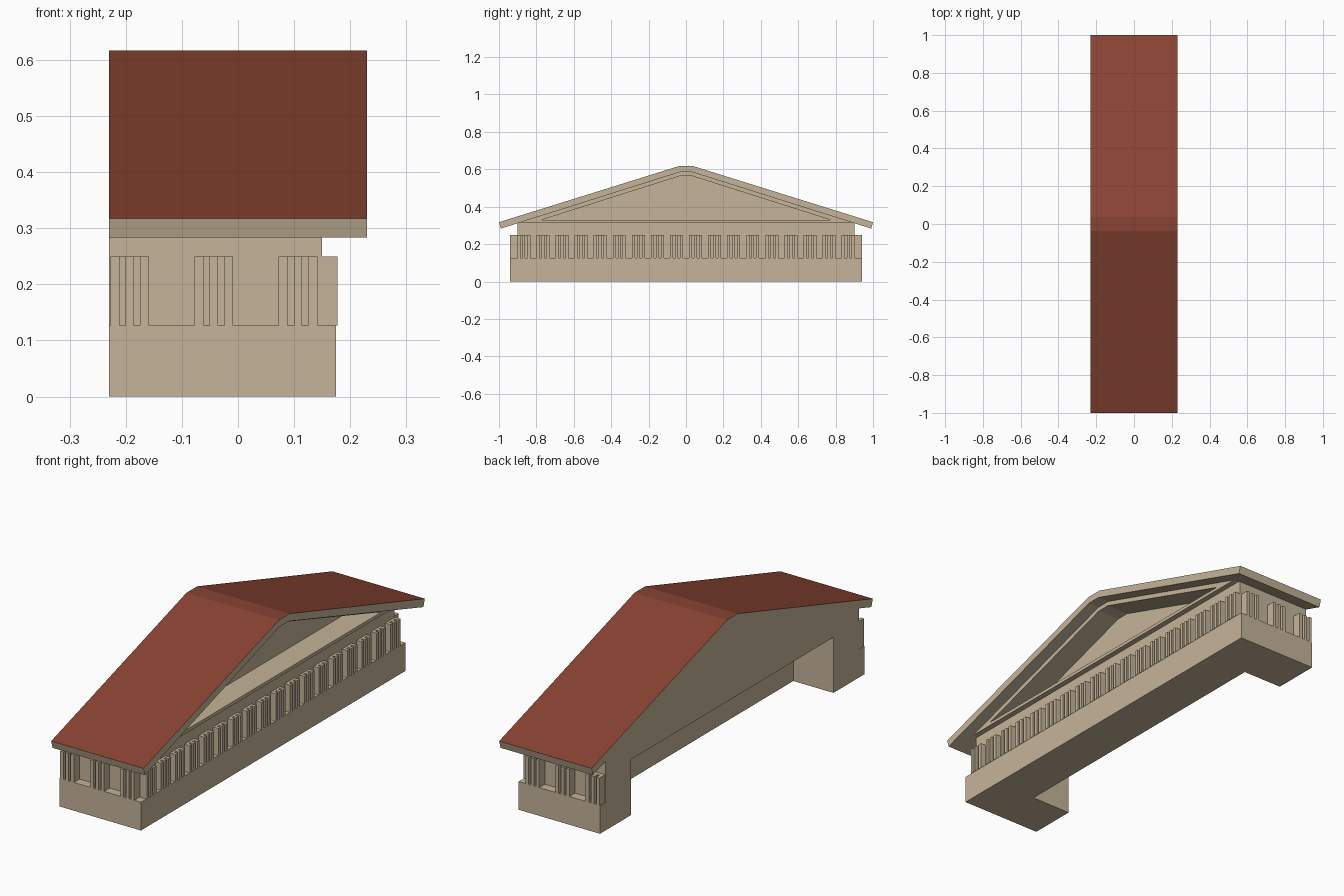
import bpy, bmesh

if "Cube" in bpy.data.objects:
    bpy.data.objects.remove(bpy.data.objects["Cube"])


def material(name, col):
    m = bpy.data.materials.new(name)
    m.diffuse_color = (*col, 1)
    m.use_nodes = True
    m.node_tree.nodes["Principled BSDF"].inputs["Base Color"].default_value = m.diffuse_color
    return m


STONE = material("tan stone", (0.56, 0.455, 0.315))
TILE = material("red roof tile", (0.25, 0.056, 0.033))


def finish(name, bm, *mats):
    bmesh.ops.recalc_face_normals(bm, faces=bm.faces)
    me = bpy.data.meshes.new(name)
    bm.to_mesh(me)
    bm.free()
    for m in mats or (STONE,):
        me.materials.append(m)
    ob = bpy.data.objects.new(name, me)
    bpy.context.collection.objects.link(ob)
    return ob


def prism(bm, pts, vec):
    """Extrude a flat outline of 3D points along vec."""
    n = len(pts)
    a = [bm.verts.new(p) for p in pts]
    b = [bm.verts.new([p[i] + vec[i] for i in range(3)]) for p in pts]
    bm.faces.new(a)
    bm.faces.new(b[::-1])
    for i in range(n):
        j = (i + 1) % n
        bm.faces.new((a[i], a[j], b[j], b[i]))


def u_block(name, front, side, z0, z1):
    """U-shaped plan, open towards the back (-x)."""
    plan = [(-.23, -side), (front, -side), (front, side), (-.23, side),
            (-.23, .72), (-.03, .72), (-.03, -.72), (-.23, -.72)]
    bm = bmesh.new()
    prism(bm, [(x, y, z0) for x, y in plan], (0, 0, z1 - z0))
    finish(name, bm)


u_block("architrave", .175, .94, 0, .127)
u_block("frieze", .15, .9, .127, .25)

# Gable body: upper frieze band, then the solid pediment behind the recess
bm = bmesh.new()
prism(bm, [(-.23, y, z) for y, z in
           [(-.9, .25), (.9, .25), (.9, .315), (-.9, .315)]], (.38, 0, 0))
finish("upper_frieze", bm)
bm = bmesh.new()
prism(bm, [(-.23, y, z) for y, z in
           [(-.9, .315), (.9, .315), (.035, .585), (-.035, .585)]], (.295, 0, 0))
finish("pediment_wall", bm)

# Raised frame around the recessed tympanum
outer = [(-.9, .315), (.9, .315), (.035, .585), (-.035, .585)]
inner = [(-.77, .33), (.77, .33), (.03, .565), (-.03, .565)]
bm = bmesh.new()
rings = [[bm.verts.new((x, y, z)) for y, z in loop]
         for x, loop in ((.065, outer), (.175, outer), (.175, inner), (.065, inner))]
for k in range(4):
    r, s = rings[k], rings[(k + 1) % 4]
    for i in range(4):
        j = (i + 1) % 4
        bm.faces.new((r[i], r[j], s[j], s[i]))
finish("pediment_frame", bm)

# Roof slab: red on the upward faces, stone on edges and underside
half = [(.038, .617), (1, .317), (.99, .283), (.033, .585)]
section = half + [(-y, z) for y, z in half[::-1]]
bm = bmesh.new()
prism(bm, [(-.23, y, z) for y, z in section], (.46, 0, 0))
bmesh.ops.recalc_face_normals(bm, faces=bm.faces)
for f in bm.faces:
    f.material_index = int(f.normal.z > .5)
finish("roof", bm, STONE, TILE)


# Triglyphs: grooved blocks, outline as (along, outwards)
def triglyphs(name, centres, base, depth, place):
    bm = bmesh.new()
    g = depth * .4
    outline = [(-.0345, 0), (-.0345, depth), (-.0185, depth), (-.0185, g),
               (-.0075, g), (-.0075, depth)]
    outline += [(-a, d) for a, d in outline[::-1]]
    for c in centres:
        prism(bm, [(*place(c + a, base + d), .127) for a, d in outline], (0, 0, .123))
    finish(name, bm)


triglyphs("gable_triglyphs", [(i - 8.5) * .102 for i in range(18)], .15, .027,
          lambda a, d: (d, a))
for name, s in (("front_triglyphs", -1), ("back_triglyphs", 1)):
    triglyphs(name, [-.193, -.043, .107], .9, .04, lambda a, d: (a, s * d))
